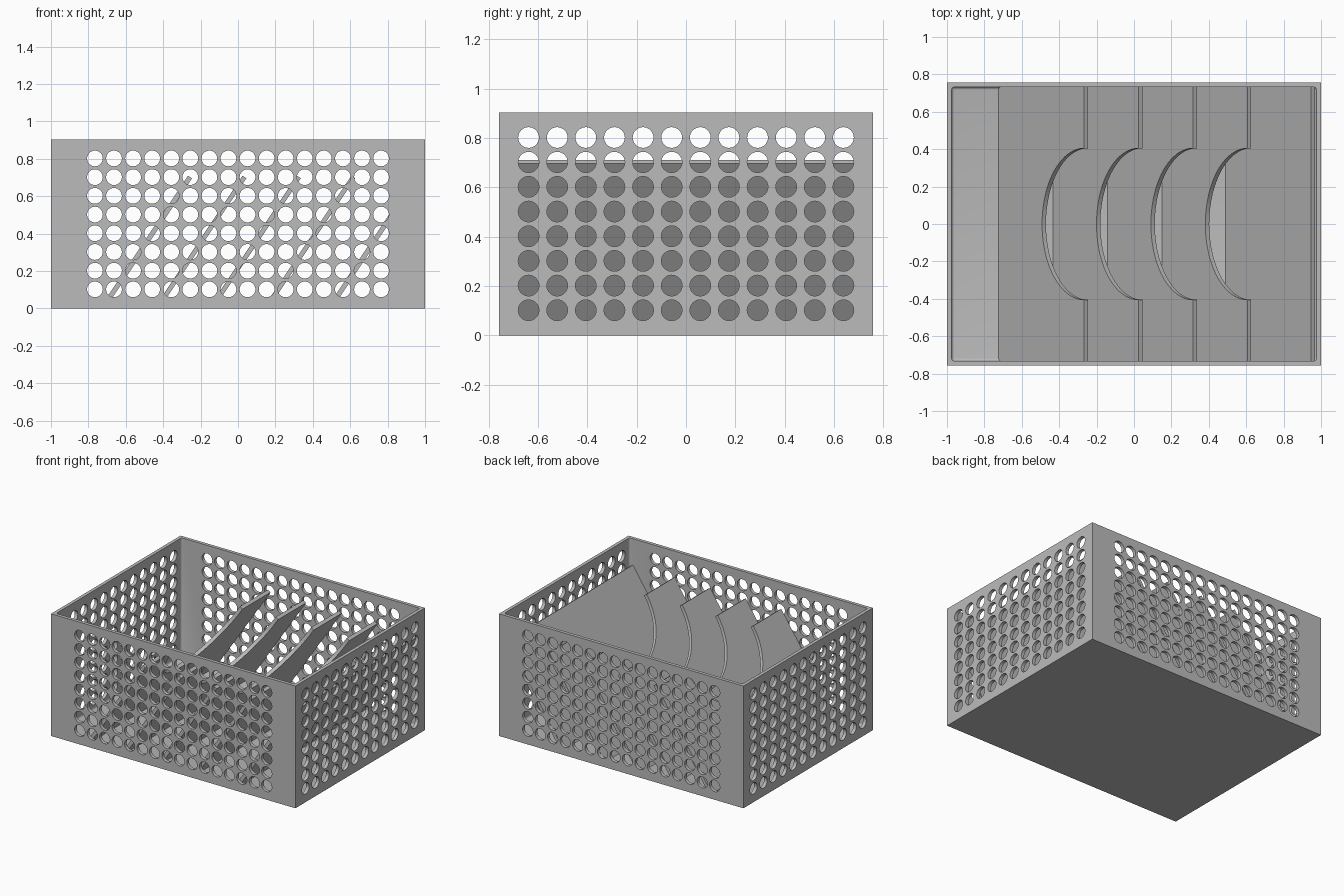
import bpy
import bmesh
from math import pi, sin, cos, atan, radians
from mathutils import Matrix, Vector

if "Cube" in bpy.data.objects:
    bpy.data.objects.remove(bpy.data.objects["Cube"], do_unlink=True)

HALF_X, HALF_Y, HEIGHT, WALL = 1.0, 0.757, 0.904, 0.025
HOLE_R, ROWS, ROW_PITCH, ROW_START = 0.042, 8, 0.1, 0.102
SLOPE = atan(1.5)

grey = bpy.data.materials.new("grey plastic")
grey.use_nodes = True
grey.diffuse_color = (0.5, 0.5, 0.5, 1)
grey.node_tree.nodes["Principled BSDF"].inputs["Base Color"].default_value = (0.5, 0.5, 0.5, 1)


def make_object(name, bm):
    bmesh.ops.recalc_face_normals(bm, faces=bm.faces)
    mesh = bpy.data.meshes.new(name)
    bm.to_mesh(mesh)
    bm.free()
    mesh.materials.append(grey)
    obj = bpy.data.objects.new(name, mesh)
    bpy.context.collection.objects.link(obj)
    return obj


def block(name, low, high, bevel=0):
    bm = bmesh.new()
    low, high = Vector(low), Vector(high)
    size = high - low
    bmesh.ops.create_cube(bm, size=1, matrix=Matrix.Translation((low + high) / 2) @ Matrix.Diagonal((*size, 1)))
    if bevel:
        bmesh.ops.bevel(bm, geom=bm.edges[:], offset=bevel, segments=4, profile=0.5, affect='EDGES')
    return make_object(name, bm)


def hole_grid(name, columns, pitch, along_x):
    """Rows of long rods that pierce two opposite walls."""
    bm = bmesh.new()
    turn = Matrix.Rotation(pi / 2, 4, 'Y' if along_x else 'X')
    for c in range(columns):
        across = (c - (columns - 1) / 2) * pitch
        for r in range(ROWS):
            z = ROW_START + r * ROW_PITCH
            place = Matrix.Translation((0, across, z) if along_x else (across, 0, z))
            bmesh.ops.create_cone(bm, cap_ends=True, segments=32, radius1=HOLE_R,
                                  radius2=HOLE_R, depth=3, matrix=place @ turn)
    return make_object(name, bm)


def cut(target, cutter):
    mod = target.modifiers.new("cut", 'BOOLEAN')
    mod.operation = 'DIFFERENCE'
    mod.solver = 'EXACT'
    mod.object = cutter
    bpy.context.view_layer.objects.active = target
    bpy.ops.object.modifier_apply(modifier=mod.name)
    bpy.data.objects.remove(cutter, do_unlink=True)


def smooth(obj):
    bpy.ops.object.select_all(action='DESELECT')
    obj.select_set(True)
    bpy.context.view_layer.objects.active = obj
    bpy.ops.object.shade_smooth_by_angle(angle=radians(30))


def sloped_plate(name, x, notch):
    """Leaning plate, hung from its top edge, with an optional round notch."""
    length, half, thick, radius = 0.827, HALF_Y - WALL, 0.025, 0.405
    outline = [(0, -half), (-length, -half), (-length, half), (0, half)]
    if notch:
        steps = 40
        outline += [(-radius * sin(pi * i / steps), radius * cos(pi * i / steps))
                    for i in range(steps + 1)]
    bm = bmesh.new()
    face = bm.faces.new([bm.verts.new((s, y, 0)) for s, y in outline])
    moved = bmesh.ops.extrude_face_region(bm, geom=[face])["geom"]
    bmesh.ops.translate(bm, vec=(0, 0, -thick),
                        verts=[v for v in moved if isinstance(v, bmesh.types.BMVert)])
    bm.transform(Matrix.Translation((x, 0, 0.71)) @ Matrix.Rotation(-SLOPE, 4, 'Y'))
    smooth(make_object(name, bm))


# Open box with a softly rounded inside
box = block("perforated_box", (-HALF_X, -HALF_Y, 0), (HALF_X, HALF_Y, HEIGHT))
cut(box, block("cavity", (WALL - HALF_X, WALL - HALF_Y, WALL),
               (HALF_X - WALL, HALF_Y - WALL, HEIGHT + 0.3), bevel=0.015))

# Round holes through the front and back, then the two sides
cut(box, hole_grid("front_back_holes", 16, 0.102, False))
cut(box, hole_grid("side_holes", 12, 0.116, True))
smooth(box)

# Four notched dividers and a solid end ramp
for i in range(4):
    sloped_plate(f"divider_{i + 1}", -0.267 + i * 0.291, True)
sloped_plate("end_ramp", 0.947, False)
